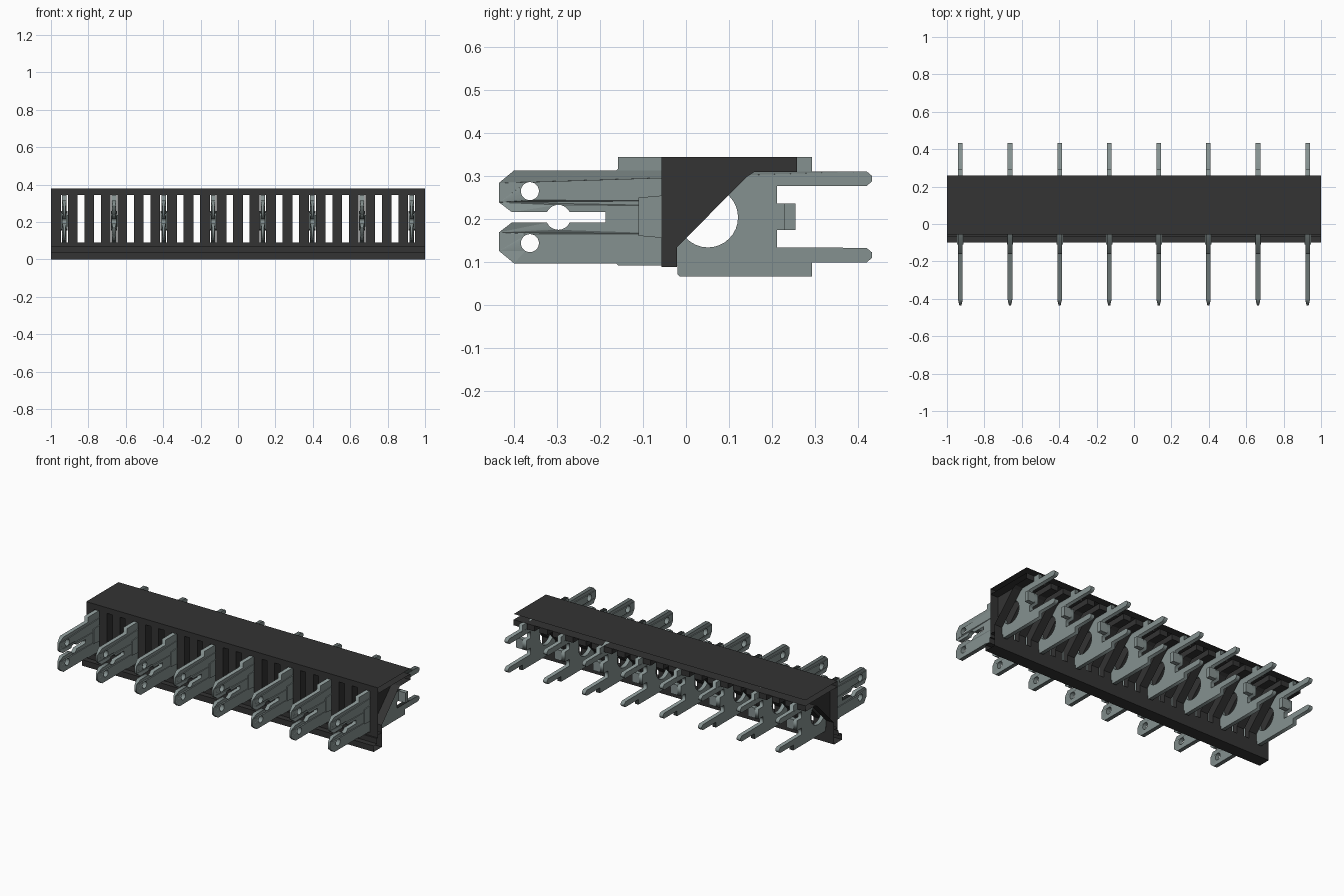
import bpy, bmesh
from math import cos, sin, radians
from mathutils import Matrix

cube = bpy.data.objects.get("Cube")
if cube:
    bpy.data.objects.remove(cube)


def material(name, rgb):
    m = bpy.data.materials.new(name)
    m.use_nodes = True
    m.diffuse_color = (*rgb, 1)
    m.node_tree.nodes["Principled BSDF"].inputs["Base Color"].default_value = (*rgb, 1)
    return m


DARK = material("black plastic", (0.033, 0.033, 0.033))
METAL = material("grey metal", (0.235, 0.285, 0.28))


def add_object(name, mesh, mat):
    ob = bpy.data.objects.new(name, mesh)
    bpy.context.collection.objects.link(ob)
    if not mesh.materials:
        mesh.materials.append(mat)
    return ob


def extrude(bm, profile, x0, x1, closed=True, cap0=False, cap1=False):
    """Sweep a (y, z) profile along x, with optional end caps."""
    a = [bm.verts.new((x0, y, z)) for y, z in profile]
    b = [bm.verts.new((x1, y, z)) for y, z in profile]
    n = len(profile)
    for i in range(n if closed else n - 1):
        j = (i + 1) % n
        bm.faces.new((a[i], a[j], b[j], b[i]))
    if cap0:
        bm.faces.new(a[::-1])
    if cap1:
        bm.faces.new(b)


def finish(bm, name, mat):
    bmesh.ops.recalc_face_normals(bm, faces=bm.faces)
    mesh = bpy.data.meshes.new(name)
    bm.to_mesh(mesh)
    bm.free()
    return add_object(name, mesh, mat)


# Slot layout along the strip
PITCH, SLOT, COUNT = 0.0884, 0.036, 22
slots = [(i - (COUNT - 1) / 2) * PITCH for i in range(COUNT)]

# Housing: top sheet with front band
bm = bmesh.new()
extrude(bm, [(0.258, 0.38), (-0.057, 0.38), (-0.057, 0.345), (0.258, 0.345)], -1, 1, closed=False)
finish(bm, "top_plate", DARK)

# Housing: stepped foot rail, open at its ends
bm = bmesh.new()
extrude(bm, [(-0.057, 0.09), (-0.057, 0.07), (-0.066, 0.07), (-0.066, 0.037),
             (-0.1, 0.037), (-0.1, 0), (-0.021, 0), (-0.021, 0.09)], -1, 1)
finish(bm, "foot_rail", DARK)

# Housing: triangular ribs between the slots, the end ribs open outward
rib = [(-0.057, 0.09), (-0.021, 0.09), (-0.021, 0.135), (0.14, 0.298), (0.158, 0.31),
       (0.258, 0.31), (0.258, 0.345), (-0.057, 0.345)]
starts = [-1] + [s + SLOT / 2 for s in slots]
ends = [s - SLOT / 2 for s in slots] + [1]
bm = bmesh.new()
for i, (x0, x1) in enumerate(zip(starts, ends)):
    extrude(bm, rib, x0, x1, cap0=i > 0, cap1=i < COUNT)
finish(bm, "ribs", DARK)


# Terminal blade: flat outline with holes, extruded and thinned at the tip
def arc(cy, cz, r, a0, a1, n):
    steps = [radians(a0 + (a1 - a0) * i / n) for i in range(n + 1)]
    return [(cy + r * cos(a), cz + r * sin(a)) for a in steps]


def circle(cy, cz, r, n=24):
    return arc(cy, cz, r, 0, 360, n)[:-1]


def rear_prong(z):
    return [(0.42, z + 0.017), (0.433, z + 0.006), (0.433, z - 0.006), (0.42, z - 0.017)]


outline = [(-0.187, 0.217)] + arc(-0.297, 0.205, 0.029, 25, 155, 10)
outline += [(-0.405, 0.217), (-0.435, 0.24), (-0.435, 0.285), (-0.4, 0.314), (-0.162, 0.314),
            (-0.158, 0.318), (-0.158, 0.345), (0.293, 0.345), (0.293, 0.312)]
outline += rear_prong(0.295)
outline += [(0.212, 0.278), (0.212, 0.237), (0.255, 0.237), (0.255, 0.175), (0.212, 0.175), (0.212, 0.135)]
outline += rear_prong(0.117)
outline += [(0.293, 0.1), (0.293, 0.067), (-0.014, 0.067), (-0.02, 0.073), (-0.02, 0.093), (-0.158, 0.093),
            (-0.162, 0.098), (-0.4, 0.098), (-0.435, 0.127), (-0.435, 0.17), (-0.405, 0.193)]
outline += arc(-0.297, 0.205, 0.029, 205, 335, 10) + [(-0.187, 0.193)]

curve = bpy.data.curves.new("blade_outline", "CURVE")
curve.dimensions = "2D"
curve.fill_mode = "BOTH"
curve.extrude = 0.0125
for loop in (outline, circle(-0.363, 0.266, 0.021), circle(-0.363, 0.145, 0.021),
             circle(0.051, 0.205, 0.07, 32)):
    sp = curve.splines.new("POLY")
    sp.points.add(len(loop) - 1)
    for p, (y, z) in zip(sp.points, loop):
        p.co = (y, z, 0, 1)
    sp.use_cyclic_u = True
helper = bpy.data.objects.new("blade_helper", curve)
bpy.context.collection.objects.link(helper)
bpy.context.view_layer.update()
blade = bpy.data.meshes.new_from_object(helper.evaluated_get(bpy.context.evaluated_depsgraph_get()))
bpy.data.objects.remove(helper)
blade.transform(Matrix(((0, 0, 1, 0), (1, 0, 0, 0), (0, 1, 0, 0), (0, 0, 0, 1))))
for v in blade.vertices:
    if v.co.y < -0.42:
        v.co.x *= 0.45

# Bent rear tab and raised grip, shared by every terminal
bm = bmesh.new()
bm.from_mesh(blade)
bmesh.ops.remove_doubles(bm, verts=bm.verts, dist=0.0001)
extrude(bm, [(0.228, 0.175), (0.255, 0.175), (0.255, 0.237), (0.228, 0.237)], 0.0125, 0.06, cap1=True)
extrude(bm, [(-0.11, 0.162), (-0.03, 0.155), (-0.03, 0.258), (-0.11, 0.251)], -0.017, 0.017,
        cap0=True, cap1=True)
bmesh.ops.recalc_face_normals(bm, faces=bm.faces)
bm.to_mesh(blade)
bm.free()
blade.materials.clear()

for i, x in enumerate(slots[::3]):
    add_object(f"terminal_{i + 1}", blade, METAL).location.x = x
